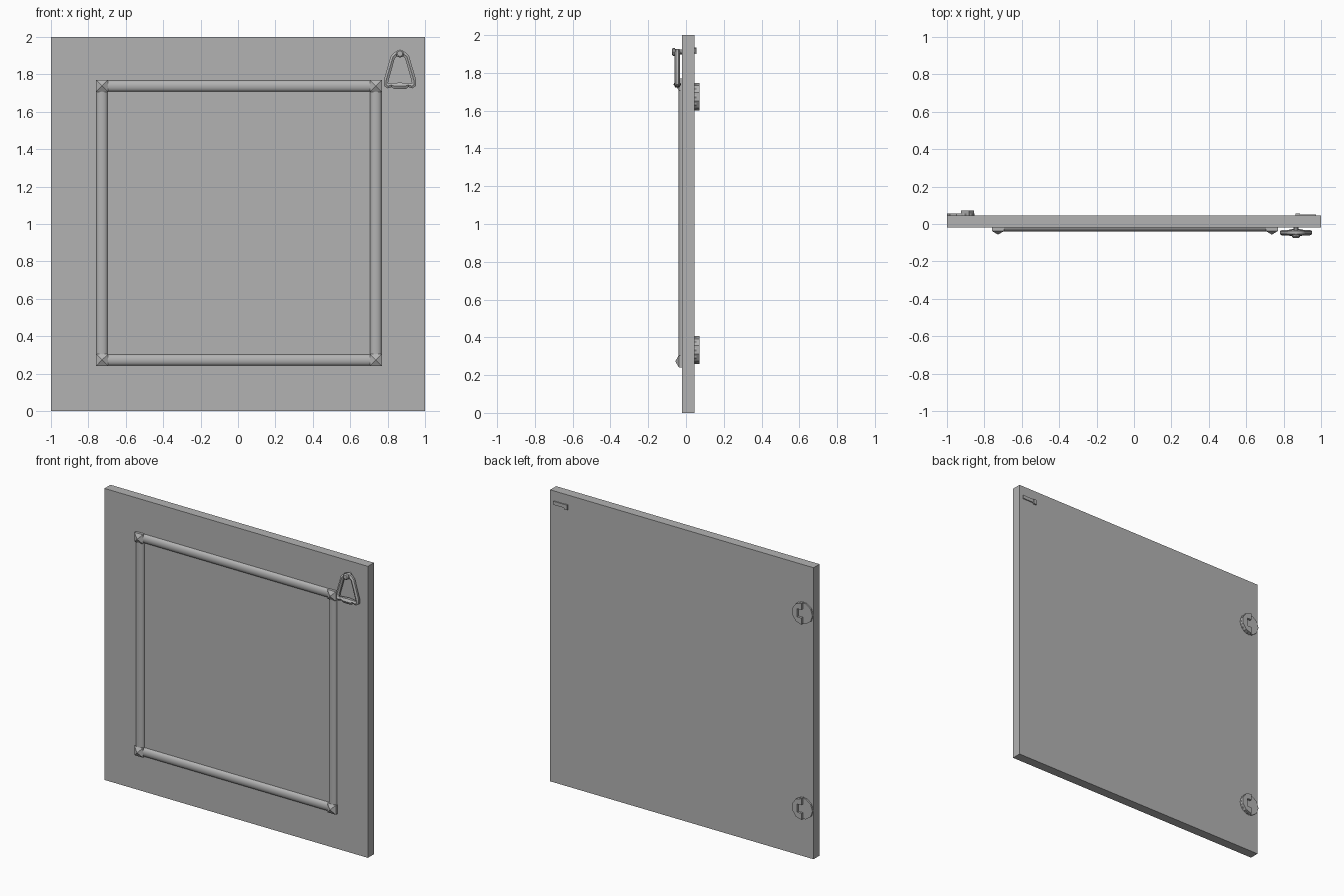
import bpy, bmesh
from math import sin, cos, pi, radians

if "Cube" in bpy.data.objects:
    bpy.data.objects.remove(bpy.data.objects["Cube"])

# one dark grey for every part
GREY = bpy.data.materials.new("dark_grey")
GREY.diffuse_color = (0.45, 0.45, 0.45, 1)
GREY.use_nodes = True
GREY.node_tree.nodes["Principled BSDF"].inputs["Base Color"].default_value = GREY.diffuse_color


def finish(name, bm, smooth=False):
    bmesh.ops.remove_doubles(bm, verts=bm.verts, dist=1e-5)
    bmesh.ops.recalc_face_normals(bm, faces=bm.faces)
    me = bpy.data.meshes.new(name)
    bm.to_mesh(me)
    bm.free()
    me.materials.append(GREY)
    ob = bpy.data.objects.new(name, me)
    bpy.context.collection.objects.link(ob)
    if smooth:
        bpy.ops.object.select_all(action='DESELECT')
        ob.select_set(True)
        bpy.context.view_layer.objects.active = ob
        bpy.ops.object.shade_smooth_by_angle(angle=radians(35))
    return ob


def extrude(name, pts, vec, smooth=False):
    """Extrude a flat outline of 3D points along vec."""
    bm = bmesh.new()
    face = bm.faces.new([bm.verts.new(p) for p in pts])
    new = bmesh.ops.extrude_face_region(bm, geom=[face], use_keep_orig=True)
    bmesh.ops.translate(bm, vec=vec, verts=[v for v in new['geom']
                                            if isinstance(v, bmesh.types.BMVert)])
    return finish(name, bm, smooth)


def box(name, x, y, z):
    return extrude(name, [(x[0], y[0], z[0]), (x[1], y[0], z[0]),
                          (x[1], y[0], z[1]), (x[0], y[0], z[1])], (0, y[1] - y[0], 0))


def arc(cx, y, cz, r, a0, a1, n):
    return [(cx + r * cos(a0 + (a1 - a0) * i / n), y,
             cz + r * sin(a0 + (a1 - a0) * i / n)) for i in range(n + 1)]


FRONT, BACK = -0.02, 0.045

# door slab
box("door_panel", (-1, 1), (FRONT, BACK), (0, 2))

# half-round frame mouldings and pyramid corner blocks
R, LEFT, RIGHT = 0.03, -0.727, 0.737
LOW, HIGH = 0.273, 1.738
half = [(R * cos(pi * i / 8), FRONT - 0.019 * sin(pi * i / 8)) for i in range(9)]
for label, z in (("bottom", LOW), ("top", HIGH)):
    extrude("moulding_" + label, [(LEFT, y, z + a) for a, y in half], (RIGHT - LEFT, 0, 0), True)
for label, x in (("left", LEFT), ("right", RIGHT)):
    extrude("moulding_" + label, [(x + a, y, LOW) for a, y in half], (0, 0, HIGH - LOW), True)
    for z in (LOW, HIGH):
        bm = bmesh.new()
        s = 0.032
        rings = [[bm.verts.new((x + a * s, y, z + b * s)) for a, b in
                  ((-1, -1), (1, -1), (1, 1), (-1, 1))] for y in (FRONT, -0.038)]
        tip = bm.verts.new((x, -0.057, z))
        bm.faces.new(rings[0])
        for i in range(4):
            j = (i + 1) % 4
            bm.faces.new((rings[0][i], rings[0][j], rings[1][j], rings[1][i]))
            bm.faces.new((rings[1][i], rings[1][j], tip))
        finish("corner_block", bm)

# triangular pull ring: right half of the path (offset, height, thickness), mirrored
HX = 0.866
side = [(0.0, 1.912, 1.2), (0.022, 1.908, 1.0), (0.038, 1.893, 0.95), (0.074, 1.768, 0.95),
        (0.075, 1.745, 1.0), (0.064, 1.738, 1.0), (0.045, 1.743, 0.85),
        (0.03, 1.738, 1.2), (0.0, 1.739, 1.35)]
path = side + [(-x, z, r) for x, z, r in side[-2:0:-1]]
cu = bpy.data.curves.new("pull_ring", 'CURVE')
cu.dimensions = '3D'
cu.bevel_depth = 0.015
cu.bevel_resolution = 1
sp = cu.splines.new('POLY')
sp.points.add(len(path) - 1)
for p, (x, z, r) in zip(sp.points, path):
    p.co = (HX + x, -0.046, z, 1)
    p.radius = r
sp.use_cyclic_u = True
cu.materials.append(GREY)
ring = bpy.data.objects.new("pull_ring", cu)
bpy.context.collection.objects.link(ring)
bpy.ops.object.select_all(action='DESELECT')
ring.select_set(True)
bpy.context.view_layer.objects.active = ring
bpy.ops.object.convert(target='MESH')
bpy.ops.object.shade_smooth_by_angle(angle=radians(35))

# stud carrying the ring: lathed profile along y
bm = bmesh.new()
profile = [(0.013, FRONT + 0.002), (0.013, -0.056), (0.022, -0.059), (0.022, -0.068), (0.015, -0.074)]
rows = [[bm.verts.new(p) for p in arc(HX, y, 1.911, r, 0, 2 * pi * 7 / 8, 7)] for r, y in profile]
for a, b in zip(rows, rows[1:]):
    for i in range(8):
        j = (i + 1) % 8
        bm.faces.new((a[i], a[j], b[j], b[i]))
bm.faces.new(rows[0])
bm.faces.new(rows[-1])
finish("ring_stud", bm)

# latch on the back: bar with a hooked end
box("latch_bar", (0.88, 0.972), (BACK, 0.052), (1.908, 1.932))
box("latch_hook", (0.864, 0.888), (BACK, 0.055), (1.9, 1.934))

# back hinges: thin disc under a raised half disc with a notch
for label, z in (("lower", 0.333), ("upper", 1.673)):
    cx, r = -0.926, 0.073
    extrude(label + "_hinge_plate", arc(cx, BACK, z, r, 0, 2 * pi * 9 / 10, 9), (0, 0.011, 0))
    notch = [(cx, BACK, z - 0.028), (cx + 0.032, BACK, z - 0.028),
             (cx + 0.032, BACK, z + 0.028), (cx, BACK, z + 0.028)]
    extrude(label + "_hinge_leaf", arc(cx, BACK, z, r, pi / 2, -pi / 2, 5) + notch,
            (0, 0.027, 0), True)
